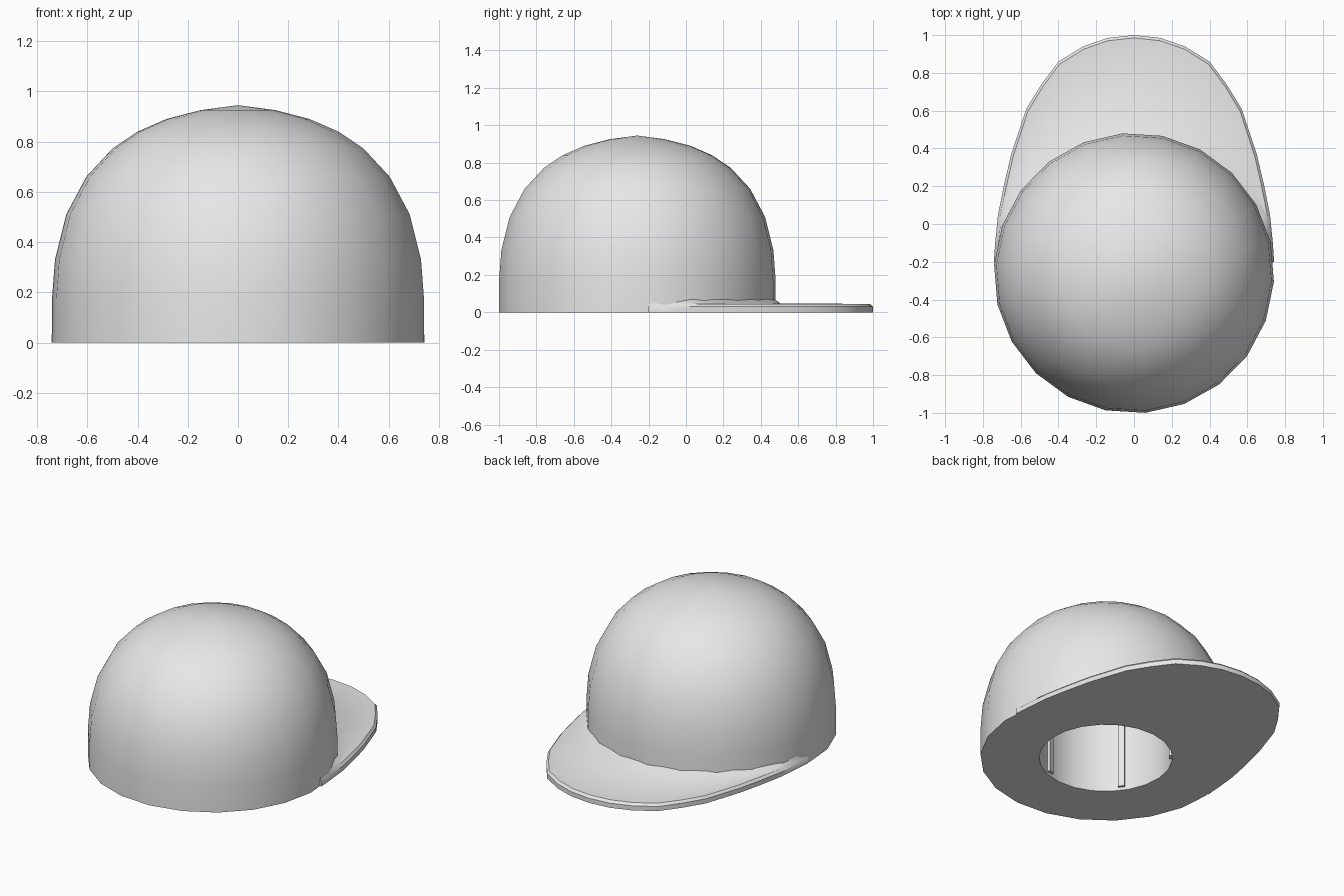
import bpy
import bmesh
from math import sin, cos, pi, radians, atan2, hypot
from mathutils import Matrix

cube = bpy.data.objects.get("Cube")
if cube:
    bpy.data.objects.remove(cube, do_unlink=True)

CENTRE_Y = -0.26
HOLE_RADIUS = 0.395
HOLE_DEPTH = 0.6

grey = bpy.data.materials.new("light grey")
grey.use_nodes = True
colour = (0.8, 0.8, 0.8, 1)
grey.diffuse_color = colour
grey.node_tree.nodes["Principled BSDF"].inputs["Base Color"].default_value = colour


def finish(bm, name, angle=40):
    bmesh.ops.remove_doubles(bm, verts=bm.verts, dist=0.0005)
    bmesh.ops.recalc_face_normals(bm, faces=bm.faces)
    mesh = bpy.data.meshes.new(name)
    bm.to_mesh(mesh)
    bm.free()
    mesh.materials.append(grey)
    obj = bpy.data.objects.new(name, mesh)
    obj.location.y = CENTRE_Y
    bpy.context.collection.objects.link(obj)
    bpy.ops.object.select_all(action="DESELECT")
    obj.select_set(True)
    bpy.context.view_layer.objects.active = obj
    bpy.ops.object.shade_smooth_by_angle(angle=radians(angle))
    return obj


def bridge(bm, rows, closed):
    """Join neighbouring rows of points with quads."""
    rows = [[bm.verts.new(p) for p in row] for row in rows]
    pairs = list(zip(rows, rows[1:]))
    if closed:
        pairs.append((rows[-1], rows[0]))
    for a, b in pairs:
        for i in range(len(a) - 1):
            bm.faces.new((a[i], a[i + 1], b[i + 1], b[i]))
    return rows


# Crown: dome, flat underside and round socket, turned as one profile
profile = [(0, 0.945), (0.15, 0.925), (0.285, 0.89), (0.4, 0.84), (0.5, 0.773),
           (0.605, 0.66), (0.685, 0.51), (0.73, 0.33), (0.742, 0.17), (0.742, 0),
           (HOLE_RADIUS, 0), (HOLE_RADIUS, HOLE_DEPTH), (0, HOLE_DEPTH)]
SIDES = 22
bm = bmesh.new()
rows = []
for k in range(SIDES):
    a = 2 * pi * k / SIDES - radians(3.5)
    rows.append([(r * cos(a), r * sin(a), z) for r, z in profile])
bridge(bm, rows, True)
finish(bm, "crown")

# Brim: rounded plate with a small fillet rising against the crown
half = [(0.742, -0.2), (0.735, -0.1), (0.72, 0.05), (0.69, 0.2), (0.65, 0.37),
        (0.57, 0.61), (0.49, 0.74), (0.4, 0.86), (0.27, 0.94), (0.14, 0.985)]
outline = half + [(0, 1)] + [(-x, y) for x, y in reversed(half)]
bm = bmesh.new()
rows = []
for x, y in outline:
    a = atan2(y - CENTRE_Y, x)
    r = hypot(x, y - CENTRE_Y)
    edge = max(r - 0.015, 0.738)
    foot = min(0.765, edge)
    section = [(0.725, 0), (r, 0), (r, 0.03), (edge, 0.045),
               (foot, 0.047), (0.735, 0.07), (0.7, 0.07)]
    rows.append([(d * cos(a), d * sin(a), z) for d, z in section])
rows = bridge(bm, rows, False)
for end in (rows[0], rows[-1]):
    bm.faces.new(end)
finish(bm, "brim")

# Five slim grip ribs around the socket wall
bm = bmesh.new()
for k in range(5):
    place = (Matrix.Rotation(2 * pi * k / 5, 4, "Z")
             @ Matrix.Translation((HOLE_RADIUS - 0.005, 0, HOLE_DEPTH / 2 + 0.01))
             @ Matrix.Diagonal((0.03, 0.04, HOLE_DEPTH - 0.02, 1)))
    bmesh.ops.create_cube(bm, size=1, matrix=place)
finish(bm, "socket_ribs")
